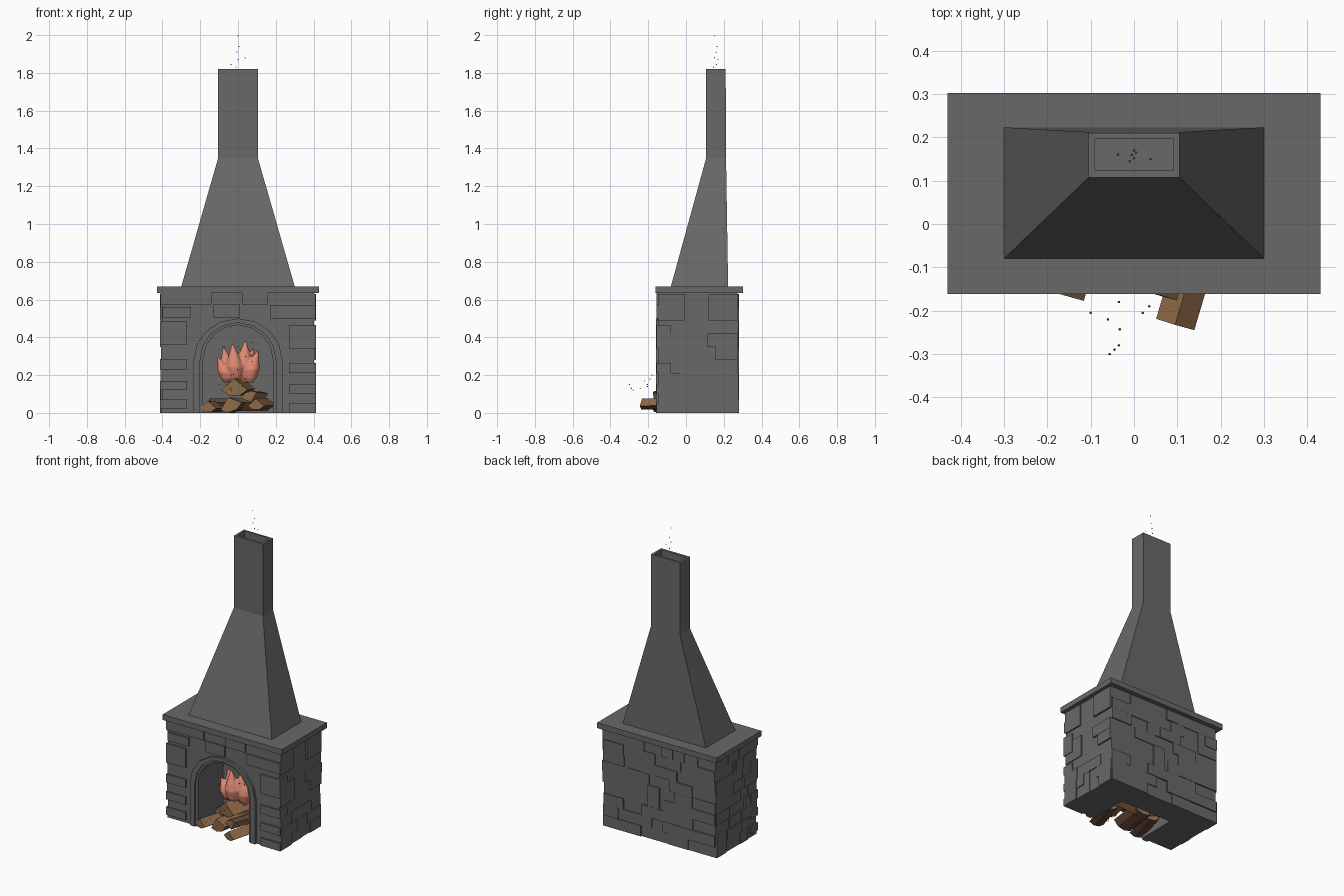
import bpy, bmesh, math, random
from mathutils import Vector

random.seed(4)
cube = bpy.data.objects.get("Cube")
if cube:
    bpy.data.objects.remove(cube, do_unlink=True)


def material(name, rgb):
    m = bpy.data.materials.new(name)
    m.use_nodes = True
    m.diffuse_color = (*rgb, 1)
    m.node_tree.nodes["Principled BSDF"].inputs["Base Color"].default_value = (*rgb, 1)
    return m


STONE = material("grey stone", (0.14, 0.14, 0.14))
BARK = material("brown bark", (0.13, 0.07, 0.04))
WOOD = material("split wood", (0.27, 0.145, 0.065))
FLAME = material("salmon flame", (0.72, 0.25, 0.17))
EMBER = material("red ember", (0.5, 0.1, 0.06))


def finish(name, bm, *mats):
    bmesh.ops.recalc_face_normals(bm, faces=bm.faces)
    mesh = bpy.data.meshes.new(name)
    bm.to_mesh(mesh)
    bm.free()
    for m in mats:
        mesh.materials.append(m)
    ob = bpy.data.objects.new(name, mesh)
    bpy.context.collection.objects.link(ob)
    return ob


def loft(bm, rings, cap=True):
    """Join equal rings of points with quads; returns the side faces."""
    rows = [[bm.verts.new(p) for p in ring] for ring in rings]
    n = len(rows[0])
    sides = [bm.faces.new((a[i], a[(i + 1) % n], b[(i + 1) % n], b[i]))
             for a, b in zip(rows, rows[1:]) for i in range(n)]
    if cap:
        bm.faces.new(rows[0])
        bm.faces.new(rows[-1])
    return sides


def rect(x0, x1, y0, y1, z):
    return [(x0, y0, z), (x1, y0, z), (x1, y1, z), (x0, y1, z)]


def box(bm, x0, x1, y0, y1, z0, z1):
    loft(bm, [rect(x0, x1, y0, y1, z0), rect(x0, x1, y0, y1, z1)])


def arch(w, top, spring=0.28, steps=8):
    pts = [(w, 0)]
    for i in range(steps + 1):
        a = math.pi * i / steps
        pts.append((w * math.cos(a), spring + (top - spring) * math.sin(a)))
    return pts + [(-w, 0)]


def extrude_profile(name, pts, y0, y1):
    bm = bmesh.new()
    loft(bm, [[(x, y, z) for x, z in pts] for y in (y0, y1)])
    return finish(name, bm, STONE)


# Firebox walls, open at the front and below
LEFT, FRONT, BACK, TOP = 0.402, -0.145, 0.272, 0.637
opening = arch(0.185, 0.465)
outline = [(-LEFT, 0), (-LEFT, TOP), (LEFT, TOP), (LEFT, 0)]
extrude_profile("firebox_body", outline + opening, FRONT, 0.11)
extrude_profile("firebox_back", outline, 0.11, BACK)

# Stepped arch surround
middle = arch(0.2, 0.477)
extrude_profile("arch_outer_band", arch(0.235, 0.5) + middle[::-1], -0.16, FRONT)
extrude_profile("arch_inner_band", middle + opening[::-1], -0.15, FRONT)

# Irregular stones on the sides and back
bm = bmesh.new()
ROW = 0.07


def stone_wall(start, end, place):
    for r in range(9):
        u = start
        while u < end - 0.01:
            v = min(end, u + random.uniform(0.07, 0.17))
            if end - v < 0.05:
                v = end
            if random.random() < 0.55:
                tall = 2 if r < 8 and random.random() < 0.25 else 1
                place(u, v, r * ROW, (r + tall) * ROW, random.uniform(0.004, 0.012))
            u = v


for s in (-1, 1):
    stone_wall(FRONT, BACK, lambda u, v, a, b, d: box(
        bm, s * (LEFT - 0.02), s * (LEFT + d), u, v, a, b))
stone_wall(-LEFT, LEFT, lambda u, v, a, b, d: box(
    bm, u, v, BACK - 0.02, BACK + d * 0.8, a, b))
finish("wall_stones", bm, STONE)

# Corner stones and the course above the arch
bm = bmesh.new()
for s in (-1, 1):
    for z0, z1 in ((0, 0.05), (0.1, 0.15), (0.21, 0.265), (0.34, 0.465)):
        z = z0 + (0.02 if s < 0 else 0)
        box(bm, s * 0.27, s * 0.412, -0.155, -0.08, z, z1 + (z - z0))
for x0, x1, z0, z1 in ((-0.41, -0.14, 0.575, 0.635), (-0.13, 0.01, 0.505, 0.575),
                       (0.02, 0.16, 0.575, 0.635), (0.17, 0.41, 0.5, 0.57),
                       (-0.4, -0.25, 0.505, 0.56)):
    box(bm, x0, x1, -0.155, -0.12, z0, z1)
finish("front_stones", bm, STONE)

# Mantel slab
bm = bmesh.new()
box(bm, -0.43, 0.43, -0.162, 0.302, 0.635, 0.67)
finish("mantel_slab", bm, STONE)

# Tapered hood and chimney with a hollow flue
bm = bmesh.new()
loft(bm, [rect(-0.3, 0.3, -0.08, 0.223, 0.67),
          rect(-0.105, 0.105, 0.107, 0.212, 1.35),
          rect(-0.105, 0.105, 0.107, 0.21, 1.82),
          rect(-0.09, 0.09, 0.123, 0.197, 1.82),
          rect(-0.09, 0.09, 0.123, 0.197, 1.5)])
finish("hood_and_chimney", bm, STONE)


# Split logs: a bark arc with two cut faces
def log(name, back, front, r, roll):
    p, q = Vector(back), Vector(front)
    d = (q - p).normalized()
    side = d.cross(Vector((0, 0, 1))).normalized()
    up = side.cross(d)

    def ray(deg):
        a = math.radians(deg)
        return side * math.cos(a) + up * math.sin(a)

    mid = ray(roll) * (-0.5 * r)
    section = [mid] + [mid + ray(roll + a) * r for a in (-50, -17, 17, 50)]
    b = bmesh.new()
    sides = loft(b, [[c + o for o in section] for c in (p, q)])
    for f in b.faces:
        f.material_index = 1
    for f in sides[1:4]:
        f.material_index = 0
    finish(name, b, BARK, WOOD)


log("right_log", (0.155, -0.03, 0.05), (0.095, -0.232, 0.045), 0.06, 270)
log("left_log", (-0.1, 0.05, 0.033), (-0.16, -0.165, 0.033), 0.06, 270)
log("centre_log", (-0.01, 0.07, 0.045), (-0.04, -0.15, 0.045), 0.08, 250)
log("upper_right_log", (0.12, 0.04, 0.08), (0.06, -0.165, 0.085), 0.06, 70)
log("cross_log", (-0.15, 0.02, 0.045), (0.16, 0.04, 0.045), 0.07, 90)
log("top_log", (0.02, 0.06, 0.14), (-0.02, -0.1, 0.135), 0.095, 270)

# Flame: tapering tongues fused into one smooth body
bm = bmesh.new()
PROFILE = ((0, 0.35), (0.15, 0.75), (0.4, 1), (0.6, 0.75), (0.8, 0.38), (1, 0.06))
for x, y, top, tip, r in ((-0.06, -0.02, 0.30, -0.112, 0.04), (-0.05, 0.01, 0.355, -0.08, 0.042),
                          (-0.015, -0.03, 0.37, -0.03, 0.048), (0.03, 0, 0.388, 0.04, 0.05),
                          (0.065, -0.02, 0.335, 0.11, 0.043), (0, 0.03, 0.34, 0.015, 0.05),
                          (0.06, 0.01, 0.35, 0.08, 0.035)):
    rings = []
    for t, w in PROFILE:
        cx = x + (tip - x) * t ** 2
        rings.append([(cx + r * w * math.cos(a), y + r * w * math.sin(a),
                       0.16 + (top - 0.16) * t)
                      for a in (math.tau * k / 12 for k in range(12))])
    loft(bm, rings)
flame = finish("flame", bm, FLAME)
fuse = flame.modifiers.new("fuse", "REMESH")
fuse.mode = "VOXEL"
fuse.voxel_size = 0.006
fuse.use_smooth_shade = True
soften = flame.modifiers.new("soften", "SMOOTH")
soften.iterations = 3

# Sparks above the chimney and in front of the hearth
bm = bmesh.new()
sparks = [(0, 0.152, 1.996), (0.005, 0.165, 1.94), (-0.005, 0.16, 1.91), (0.038, 0.15, 1.88),
          (0, 0.17, 1.87), (-0.037, 0.16, 1.845), (-0.01, 0.145, 1.83),
          (-0.1, -0.205, 0.15), (-0.06, -0.22, 0.17), (-0.033, -0.243, 0.13),
          (0.02, -0.205, 0.14), (0.035, -0.19, 0.18), (-0.035, -0.18, 0.2),
          (-0.035, -0.28, 0.12), (-0.045, -0.29, 0.13), (-0.056, -0.3, 0.15)]
for i in range(14):
    sparks.append((random.uniform(-0.1, 0.1), random.uniform(-0.15, 0), random.uniform(0.2, 0.38)))
for p in sparks:
    ball = bmesh.ops.create_icosphere(bm, subdivisions=1, radius=0.0033)
    bmesh.ops.translate(bm, verts=ball["verts"], vec=p)
finish("sparks", bm, EMBER)
